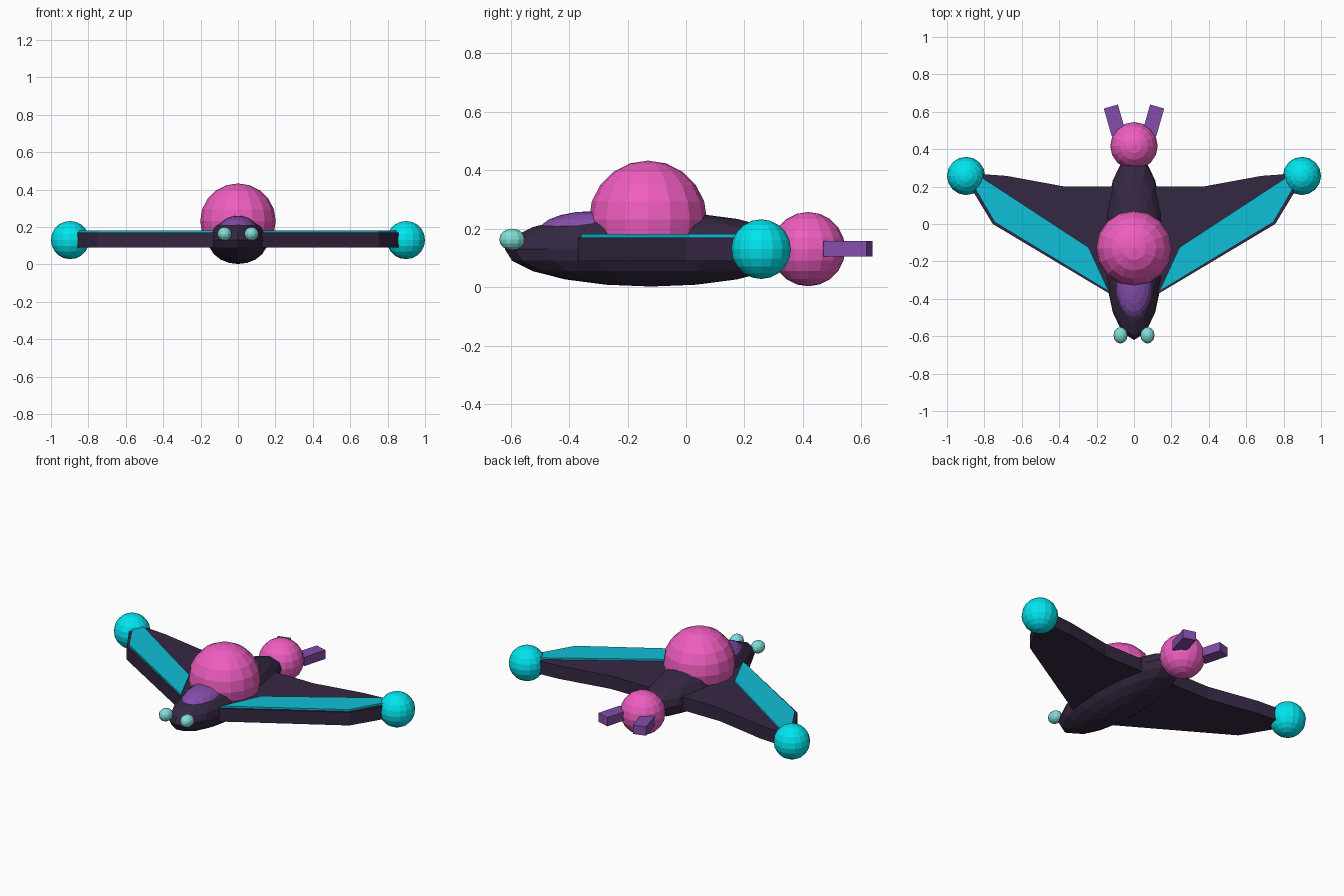
import bpy, bmesh, math
from mathutils import Matrix

if "Cube" in bpy.data.objects:
    bpy.data.objects.remove(bpy.data.objects["Cube"])


def material(name, rgb):
    m = bpy.data.materials.new(name)
    m.diffuse_color = (*rgb, 1)
    m.use_nodes = True
    m.node_tree.nodes["Principled BSDF"].inputs["Base Color"].default_value = m.diffuse_color
    return m


DARK = material("dark_hull", (0.036, 0.021, 0.055))
PINK = material("pink", (0.87, 0.11, 0.53))
TEAL = material("teal_panel", (0.005, 0.52, 0.68))
CYAN = material("cyan_glow", (0.0, 0.78, 0.86))
PURPLE = material("purple", (0.23, 0.075, 0.40))
MINT = material("pale_mint", (0.22, 0.72, 0.68))


def finish(bm, name, mat):
    bmesh.ops.recalc_face_normals(bm, faces=bm.faces)
    me = bpy.data.meshes.new(name)
    bm.to_mesh(me)
    bm.free()
    me.materials.append(mat)
    ob = bpy.data.objects.new(name, me)
    bpy.context.collection.objects.link(ob)
    return ob


def ball(name, loc, radii, mat, seg=16, rings=10):
    bm = bmesh.new()
    bmesh.ops.create_uvsphere(bm, u_segments=seg, v_segments=rings, radius=1,
                              matrix=Matrix.Translation(loc) @ Matrix.Diagonal((*radii, 1)))
    return finish(bm, name, mat)


def plate(name, outline, z0, z1, side, mat):
    bm = bmesh.new()
    face = bm.faces.new([bm.verts.new((side * x, y, z0)) for x, y in outline])
    ext = bmesh.ops.extrude_face_region(bm, geom=[face])
    for v in ext["geom"]:
        if isinstance(v, bmesh.types.BMVert):
            v.co.z = z1
    return finish(bm, name, mat)


# Hull, canopy, dome and tail pod
ball("hull", (0, -0.12, 0.13), (0.16, 0.50, 0.128), DARK)
ball("canopy", (0, -0.32, 0.19), (0.10, 0.185, 0.07), PURPLE)
ball("dome", (0, -0.13, 0.231), (0.202, 0.202, 0.202), PINK)
ball("tail_pod", (0, 0.418, 0.13), (0.127, 0.127, 0.127), PINK)

WING = [(0, -0.37), (0.135, -0.37), (0.755, 0.0), (0.858, 0.17), (0.86, 0.27),
        (0.68, 0.257), (0.37, 0.20), (0, 0.20)]
PANEL = [(0.135, -0.36), (0.745, 0.01), (0.85, 0.19), (0.85, 0.272), (0.243, -0.125)]

for side, tag in ((-1, "left"), (1, "right")):
    # Wing with bright leading panel and tip ball
    plate(f"{tag}_wing", WING, 0.09, 0.17, side, DARK)
    plate(f"{tag}_wing_panel", PANEL, 0.165, 0.181, side, TEAL)
    ball(f"{tag}_wing_tip", (side * 0.898, 0.257, 0.13), (0.102, 0.102, 0.102), CYAN)
    # Nose light
    ball(f"{tag}_nose_light", (side * 0.072, -0.595, 0.163),
         (0.038, 0.044, 0.037), MINT, 12, 8)
    # Splayed tail fin
    bm = bmesh.new()
    bmesh.ops.create_cube(bm, size=1, matrix=Matrix.Translation((side * 0.103, 0.555, 0.131))
                          @ Matrix.Rotation(-side * math.radians(16), 4, 'Z')
                          @ Matrix.Diagonal((0.078, 0.152, 0.054, 1)))
    finish(bm, f"{tag}_tail_fin", PURPLE)
